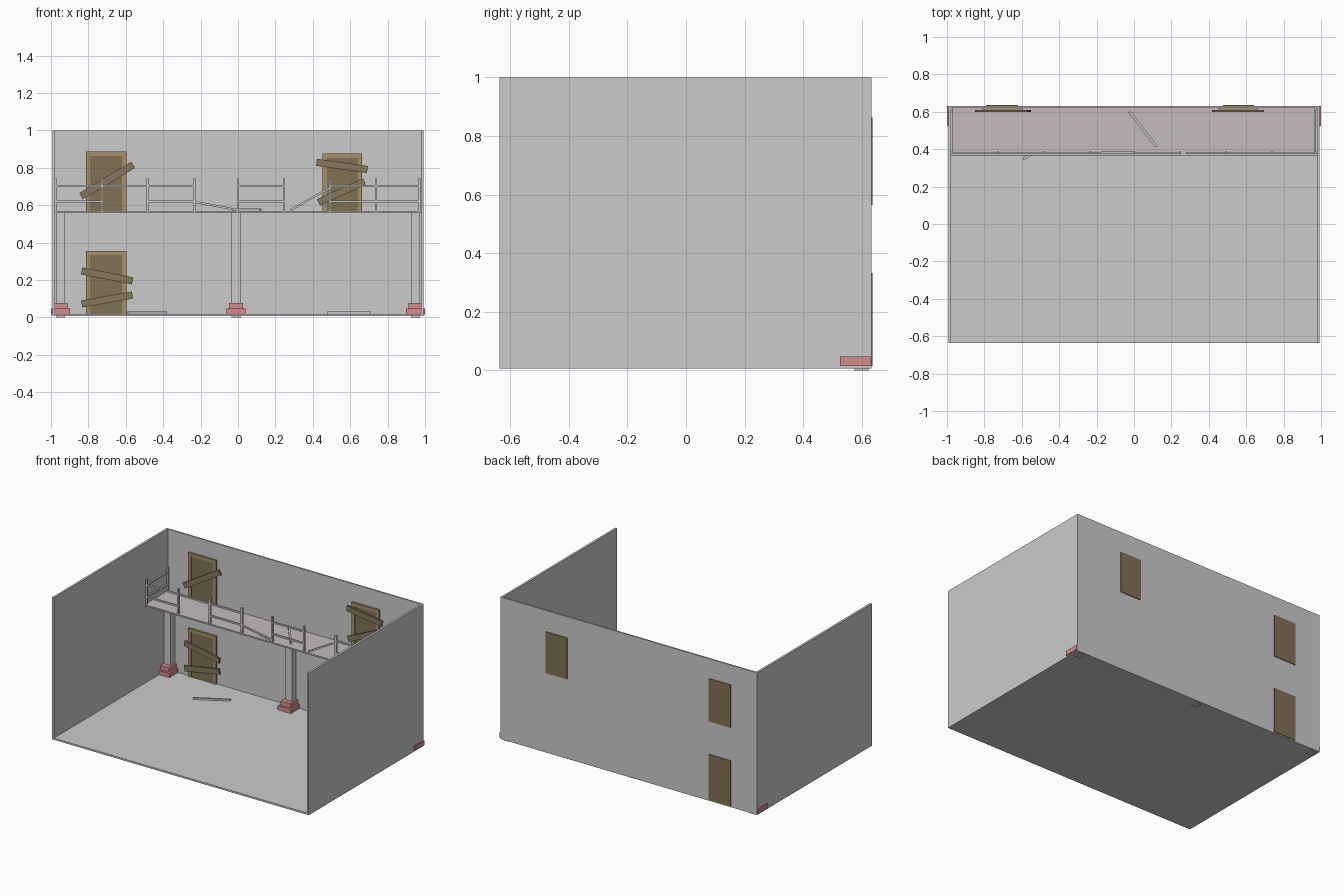
import bpy, math
from mathutils import Vector

if "Cube" in bpy.data.objects:
    bpy.data.objects.remove(bpy.data.objects["Cube"])


def material(name, rgb):
    m = bpy.data.materials.new(name)
    m.diffuse_color = (*rgb, 1)
    m.use_nodes = True
    m.node_tree.nodes["Principled BSDF"].inputs["Base Color"].default_value = m.diffuse_color
    return m


RED = material("red_brick", (0.66, 0.26, 0.26))
FRAME = material("door_frame_wood", (0.38, 0.28, 0.14))
PANEL = material("door_wood", (0.22, 0.165, 0.09))
PLANK = material("plank_wood", (0.24, 0.185, 0.11))
DECK = material("deck_brown_grey", (0.56, 0.50, 0.50))


def box(name, x, y, z, mat=None):
    """Box from (min, max) ranges on each axis."""
    bpy.ops.mesh.primitive_cube_add(size=1)
    o = bpy.context.object
    o.name = name
    o.location = [(r[0] + r[1]) / 2 for r in (x, y, z)]
    o.scale = [r[1] - r[0] for r in (x, y, z)]
    if mat:
        o.data.materials.append(mat)
    return o


def bar(name, a, b, t=0.013):
    """Square bar between two points."""
    a, b = Vector(a), Vector(b)
    bpy.ops.mesh.primitive_cube_add(size=1, location=(a + b) / 2)
    o = bpy.context.object
    o.name = name
    o.scale = ((b - a).length, t, t)
    d = (b - a).normalized()
    o.rotation_euler = (0, -math.asin(d.z), math.atan2(d.y, d.x))
    return o


# room shell
box("floor", (-0.993, 0.993), (-0.637, 0.632), (0.007, 0.019))
box("back_wall", (-0.993, 0.993), (0.621, 0.632), (0.008, 1.0))
for side, s in (("left", -1), ("right", 1)):
    xs = sorted((s * 0.978, s * 0.993))
    box(side + "_wall", xs, (-0.637, 0.632), (0.008, 1.0))

# pillars with stepped bases
for i, cx in enumerate((-0.949, -0.01, 0.949)):
    box(f"pillar_{i}", (cx - 0.025, cx + 0.025), (0.574, 0.622), (0, 0.56))
    box(f"base_lower_{i}", (cx - 0.051, cx + 0.051), (0.525, 0.63), (0.015, 0.048), RED)
    box(f"base_upper_{i}", (cx - 0.038, cx + 0.038), (0.54, 0.626), (0.048, 0.078), RED)

# walkway
DECK_Z = 0.569
box("walkway", (-0.982, 0.982), (0.367, 0.63), (0.559, DECK_Z), DECK)

# railing posts
RY, TOP, LOW = 0.38, 0.703, 0.62
POSTS = (-0.973, -0.727, -0.482, -0.235, 0.0, 0.246, 0.492, 0.738, 0.968)
for i, x in enumerate(POSTS):
    bar(f"railing_post_{i}", (x, RY, DECK_Z - 0.005), (x, RY, 0.742))

# intact rails, as (from post, to post, height)
for i, (a, b, z) in enumerate(((0, 3, TOP), (4, 5, TOP), (6, 8, TOP), (0, 1, LOW),
                               (2, 3, LOW), (4, 5, LOW), (6, 8, LOW))):
    bar(f"rail_{i}", (POSTS[a], RY, z), (POSTS[b], RY, z), 0.011)

# end railings
for side, x in (("left", POSTS[0]), ("right", POSTS[-1])):
    bar(side + "_rear_post", (x, 0.614, DECK_Z - 0.005), (x, 0.614, 0.742))
    for z in (TOP, LOW):
        bar(side + "_end_rail", (x, RY, z), (x, 0.614, z), 0.011)

# broken and fallen rails
bar("hanging_rail_left", (-0.235, RY, 0.618), (0.0, RY + 0.003, 0.574), 0.011)
bar("hanging_rail_right", (0.28, RY, 0.573), (0.492, RY, 0.693), 0.011)
bar("fallen_rail_deck", (-0.025, 0.6, 0.575), (0.12, 0.414, 0.575), 0.013)
bar("fallen_rail_floor_left", (-0.592, 0.348, 0.024), (-0.382, 0.465, 0.024), 0.013)
bar("fallen_rail_floor_right", (0.476, 0.46, 0.024), (0.71, 0.5, 0.024), 0.013)


# doors: three-piece frame around a panel that passes through the wall
def door(name, x0, x1, z0, z1):
    w, y = 0.023, (0.608, 0.626)
    box(name + "_jamb_left", (x0, x0 + w), y, (z0, z1), FRAME)
    box(name + "_jamb_right", (x1 - w, x1), y, (z0, z1), FRAME)
    box(name + "_lintel", (x0 + w, x1 - w), y, (z1 - w, z1), FRAME)
    box(name + "_panel", (x0 + w, x1 - w), (0.613, 0.637), (z0, z1 - w), PANEL)


door("upper_left_door", -0.813, -0.597, DECK_Z - 0.005, 0.886)
door("upper_right_door", 0.453, 0.664, DECK_Z - 0.005, 0.876)
door("lower_left_door", -0.813, -0.597, 0.015, 0.356)

# planks nailed across doors: centre x, z, length, tilt in degrees
for i, (x, z, length, tilt) in enumerate(((-0.70, 0.732, 0.325, 31), (0.556, 0.81, 0.275, -8),
                                          (0.553, 0.671, 0.27, 24.5), (-0.70, 0.222, 0.277, -11),
                                          (-0.70, 0.096, 0.275, 10))):
    p = box(f"plank_{i}", (x - length / 2, x + length / 2), (0.599, 0.609),
            (z - 0.019, z + 0.019), PLANK)
    p.rotation_euler.y = -math.radians(tilt)
